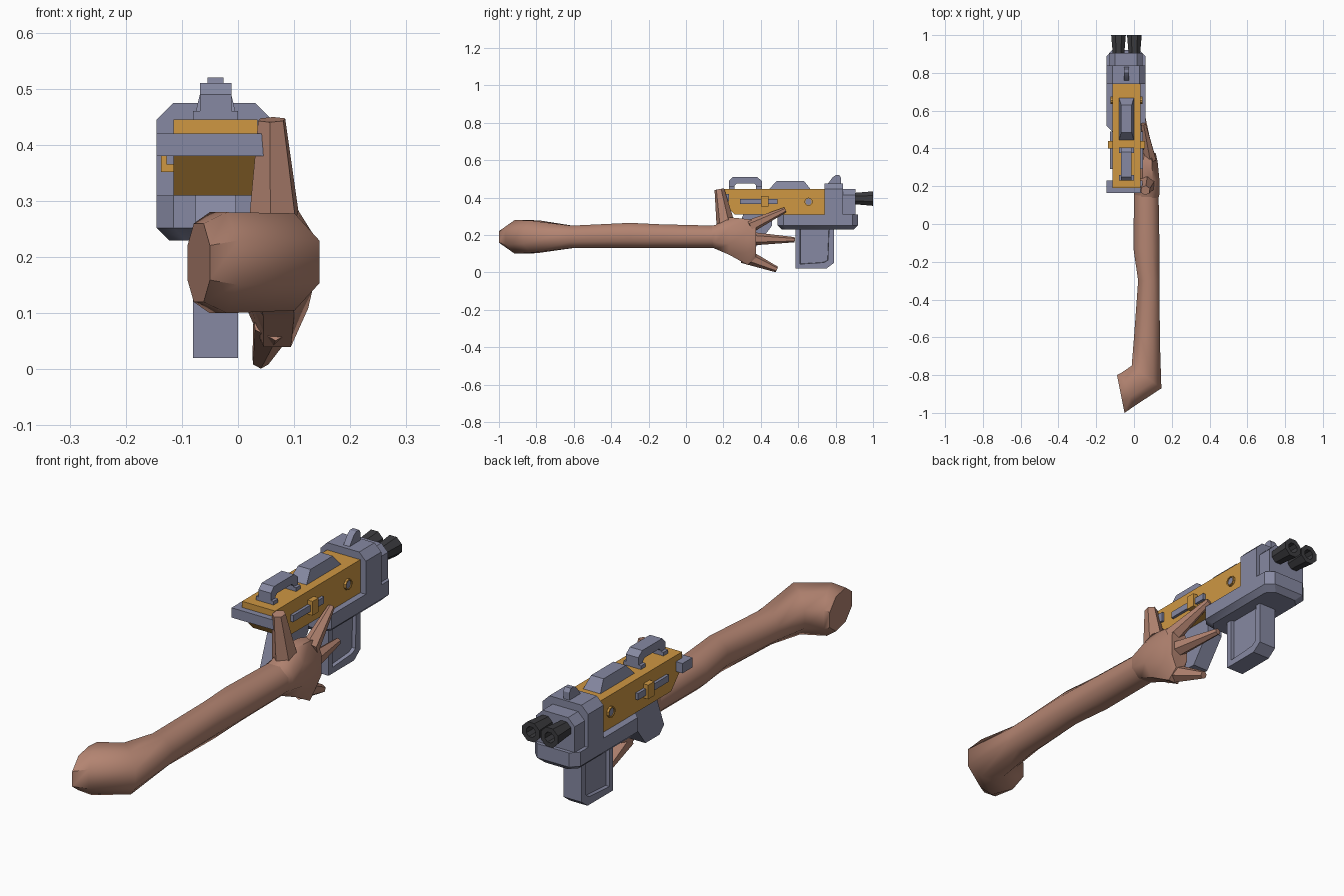
import bpy, bmesh, math
from mathutils import Vector

cube = bpy.data.objects.get("Cube")
if cube:
    bpy.data.objects.remove(cube, do_unlink=True)


def material(name, r, g, b):
    m = bpy.data.materials.new(name)
    m.use_nodes = True
    m.diffuse_color = (r, g, b, 1)
    m.node_tree.nodes["Principled BSDF"].inputs["Base Color"].default_value = (r, g, b, 1)
    return m


GREY = material("blue_grey_metal", 0.24, 0.25, 0.36)
ORANGE = material("orange_paint", 0.62, 0.31, 0.055)
SKIN = material("skin", 0.45, 0.23, 0.165)
DARK = material("dark_metal", 0.045, 0.045, 0.05)
MID = -0.04  # centre line of the gun


def loft(name, rings, mat, panel=0, angle=30):
    """Skin a list of equal rings of points and cap both ends."""
    bm = bmesh.new()
    loops = [[bm.verts.new(p) for p in ring] for ring in rings]
    n = len(loops[0])
    for a, b in zip(loops, loops[1:]):
        for i in range(n):
            bm.faces.new((a[i], a[(i + 1) % n], b[(i + 1) % n], b[i]))
    bm.faces.new(loops[0])
    bm.faces.new(loops[-1])
    bmesh.ops.recalc_face_normals(bm, faces=bm.faces)
    if panel:  # recessed panel on both flat sides
        bm.normal_update()
        sides = [f for f in bm.faces if abs(f.normal.x) > 0.9]
        bmesh.ops.inset_individual(bm, faces=sides, thickness=panel)
        bm.normal_update()
        bmesh.ops.inset_individual(bm, faces=sides, thickness=0.002, depth=-0.015)
    me = bpy.data.meshes.new(name)
    bm.to_mesh(me)
    bm.free()
    me.materials.append(mat)
    ob = bpy.data.objects.new(name, me)
    bpy.context.collection.objects.link(ob)
    bpy.ops.object.select_all(action="DESELECT")
    ob.select_set(True)
    bpy.context.view_layer.objects.active = ob
    bpy.ops.object.shade_smooth_by_angle(angle=math.radians(angle))


def side_prism(name, profile, half, mat, panel=0, x=MID):
    """Extrude a (y, z) profile across the gun."""
    loft(name, [[(x + s * half, y, z) for y, z in profile] for s in (-1, 1)], mat, panel)


def octagon(x0, x1, y0, y1, c):
    return [(x0 + c, y0), (x1 - c, y0), (x1, y0 + c), (x1, y1 - c),
            (x1 - c, y1), (x0 + c, y1), (x0, y1 - c), (x0, y0 + c)]


def box(name, x, y, z, mat):
    prof = [(y[0], z[0]), (y[1], z[0]), (y[1], z[1]), (y[0], z[1])]
    side_prism(name, prof, (x[1] - x[0]) / 2, mat, x=(x[0] + x[1]) / 2)


def tube(name, a, b, r0, r1, mat, sides=8, bore=0):
    """Tapered rod from a to b, hollowed from b if a bore is given."""
    a, b = Vector(a), Vector(b)
    q = (b - a).to_track_quat("Z", "Y")

    def ring(c, r):
        return [c + q @ Vector((r * math.cos(t), r * math.sin(t), 0))
                for t in [(i + 0.5) * math.tau / sides for i in range(sides)]]
    rings = [ring(a, r0), ring(b, r1)]
    if bore:
        rings += [ring(b, bore), ring(a.lerp(b, 0.4), bore)]
    loft(name, rings, mat)


# Gun body
side_prism("body", [(.19, .445), (.19, .385), (.26, .31), (.75, .31), (.75, .445)], .075, ORANGE)
box("rear_bar", (-.145, .045), (.165, .23), (.38, .42), GREY)

# Front housing: collar, nose and lower shell
collar = octagon(-.145, .06, .23, .475, .03)
loft("front_collar", [[(x, y, z) for x, z in collar] for y in (.74, .84)], GREY)
nose = octagon(-.13, .045, .26, .445, .03)
loft("nose", [[(x, y, z) for x, z in nose] for y in (.83, .905)], GREY)
loft("lower_shell", [[(x, y, z) for x, y in octagon(-.145 + d, .06 - d, .49 + d, .92 - d, .03)]
                     for z, d in ((.31, 0), (.252, 0), (.23, .022))], GREY)

# Magazine with recessed sides, and grip
side_prism("magazine", [(.585, .265), (.585, .02), (.75, .02), (.79, .05), (.79, .265)],
           .04, GREY, panel=.035)
side_prism("grip", [(.31, .32), (.25, .16), (.28, .13), (.37, .13), (.46, .25), (.46, .32)],
           .036, GREY)

# Top parts: handle, cover and sight
side_prism("carry_handle", [(.23, .44), (.23, .49), (.25, .51), (.38, .51), (.405, .49), (.405, .44),
                            (.375, .44), (.375, .465), (.365, .475), (.27, .475), (.26, .465), (.26, .44)],
           .028, GREY)
for end, y in (("rear", .23), ("front", .375)):
    box(end + "_handle_foot", (-.08, 0), (y, y + .03), (.44, .46), GREY)
loft("top_cover", [[(MID + sx * w, y, z) for sx, y in ((-1, a), (1, a), (1, b), (-1, b))]
                   for w, a, b, z in ((.04, .44, .67, .44), (.028, .485, .63, .49))], GREY)
side_prism("sight", [(.755, .47), (.785, .51), (.80, .52), (.82, .52), (.83, .505), (.83, .47)],
           .014, GREY)

# Details on both sides, and the twin barrels
for s, side in ((1, "left"), (-1, "right")):
    def span(d):
        return sorted((MID + s * .07, MID + s * (.075 + d)))
    box("slide_rail_" + side, span(.012), (.29, .49), (.365, .392), GREY)
    box("rail_bracket_" + side, span(.022), (.40, .44), (.352, .41), ORANGE)
    tube("bolt_ring_" + side, (MID + s * .07, .655, .378), (MID + s * .084, .655, .378),
         .022, .022, ORANGE, 10, bore=.017)
    tube("bolt_" + side, (MID + s * .07, .655, .378), (MID + s * .08, .655, .378),
         .017, .017, GREY, 10)
    tube("barrel_" + side, (MID + s * .042, .88, .395), (MID + s * .042, 1, .395),
         .031, .042, DARK, 8, bore=.022)


def limb_ring(left, right, z0, z1, c=.28):
    """Upright octagonal section between two plan points."""
    a, b = Vector(left), Vector(right)
    return [(*a.lerp(b, u), z0 + (z1 - z0) * v) for u, v in octagon(0, 1, 0, 1, c)]


# Arm, bent at the elbow, running into the wrist
loft("arm", [limb_ring(*r) for r in (
    ((-.09, -.80), (-.05, -1.0), .12, .26),
    ((-.07, -.79), (.0, -.965), .10, .28),
    ((-.012, -.75), (.145, -.87), .105, .278),
    ((0, -.6), (.137, -.62), .13, .25),
    ((.022, -.3), (.135, -.3), .13, .265),
    ((-.003, -.13), (.135, -.13), .13, .257),
    ((0, .16), (.13, .16), .13, .25))], SKIN, angle=50)

# Open palm
loft("palm", [limb_ring((x0, y), (x1, y), z0, z1) for y, x0, x1, z0, z1 in (
    (.12, .01, .125, .14, .245), (.16, .0, .135, .125, .255), (.23, .01, .135, .095, .295),
    (.33, .015, .125, .04, .285), (.375, .035, .115, .08, .275))], SKIN, angle=50)

# Thumb and three fingers
tube("thumb", (.065, .215, .24), (.06, .178, .445), .052, .026, SKIN, 6)
fingers = {"upper": ((.085, .34, .245), (.05, .53, .335), .036, .014),
           "middle": ((.075, .35, .18), (.045, .58, .175), .036, .014),
           "lower": ((.065, .31, .09), (.04, .485, .016), .042, .016)}
for label, (a, b, r0, r1) in fingers.items():
    tube(label + "_finger", a, b, r0, r1, SKIN, 6)
